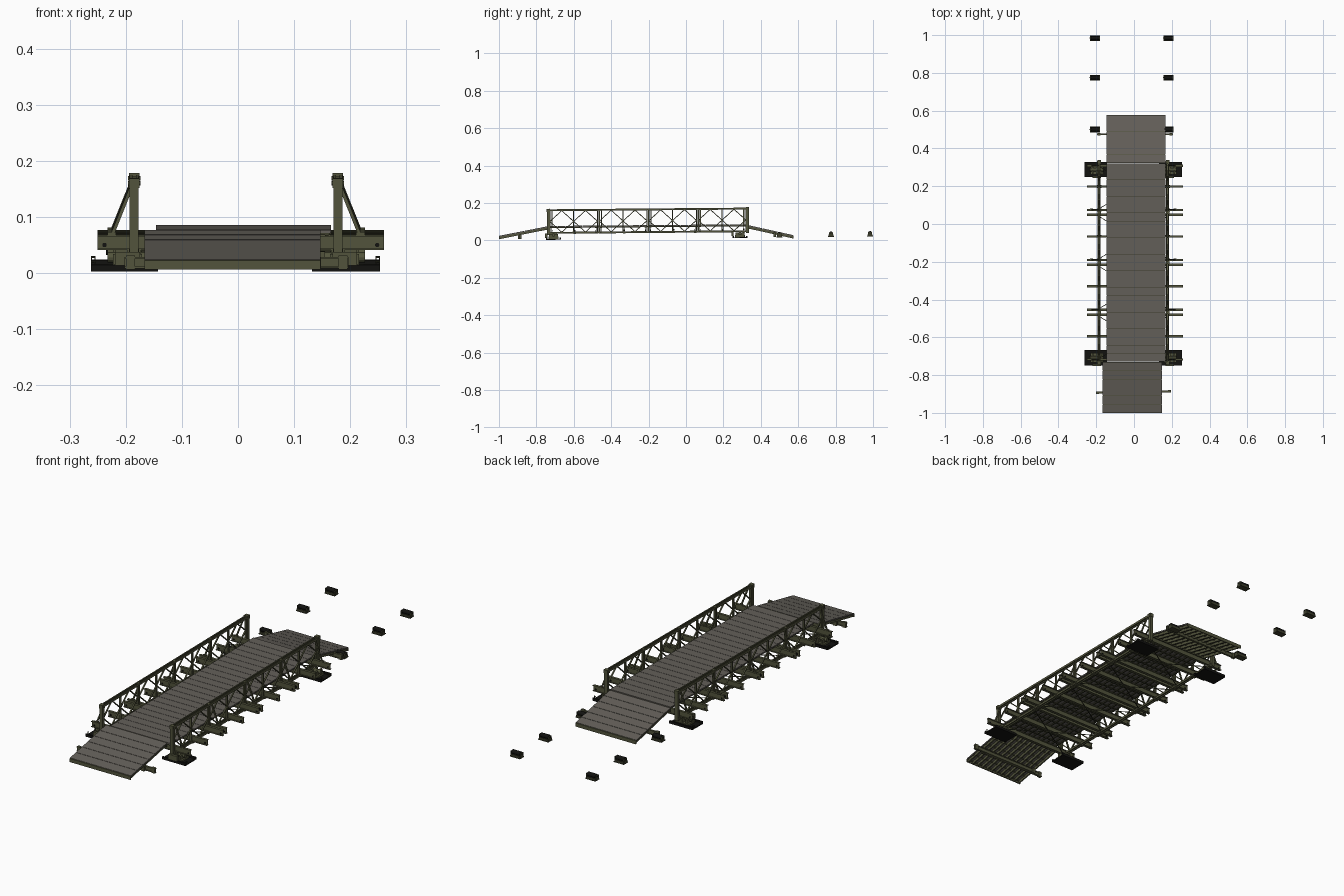
import bpy, bmesh, math
from mathutils import Vector, Matrix

if "Cube" in bpy.data.objects:
    bpy.data.objects.remove(bpy.data.objects["Cube"])

TILT = 0.0085          # the whole site rises gently towards the back
PANEL = 0.2645
Y0, Y1 = -0.733, 0.325
XL, XR = -0.185, 0.178  # truss centre lines


def mat(name, c):
    m = bpy.data.materials.new(name)
    m.diffuse_color = (*c, 1)
    m.use_nodes = True
    m.node_tree.nodes["Principled BSDF"].inputs["Base Color"].default_value = m.diffuse_color
    return m


DECK = mat("weathered timber", (0.125, 0.115, 0.10))
OLIVE = mat("olive steel", (0.085, 0.088, 0.045))
DARK = mat("dark olive steel", (0.045, 0.047, 0.024))
BLACK = mat("black steel", (0.006, 0.006, 0.005))


def box(bm, x0, x1, y0, y1, z0, z1, slope=0.0, yref=0.0):
    m = Matrix.Translation(((x0 + x1) / 2, (y0 + y1) / 2, (z0 + z1) / 2)) @ \
        Matrix.Diagonal((x1 - x0, y1 - y0, z1 - z0, 1))
    for v in bmesh.ops.create_cube(bm, size=1, matrix=m)['verts']:
        v.co.z += slope * (v.co.y - yref)


def frame(p, q):
    p, q = Vector(p), Vector(q)
    d = (q - p).normalized()
    a = Vector((1, 0, 0)) if abs(d.x) < 0.3 else Vector((0, 1, 0))
    b = d.cross(a).normalized()
    a = b.cross(d)
    r = Matrix((a, b, d)).transposed().to_4x4()
    return Matrix.Translation((p + q) / 2) @ r, (q - p).length


def beam(bm, p, q, w, h):
    m, n = frame(p, q)
    bmesh.ops.create_cube(bm, size=1, matrix=m @ Matrix.Diagonal((w, h, n, 1)))


def rod(bm, p, q, r, seg=12):
    m, n = frame(p, q)
    bmesh.ops.create_cone(bm, cap_ends=True, segments=seg, radius1=r, radius2=r, depth=n, matrix=m)


def finish(bm, name, material, smooth=False):
    for v in bm.verts:
        v.co.z += TILT * (v.co.y - Y0)
    me = bpy.data.meshes.new(name)
    bm.to_mesh(me)
    bm.free()
    me.materials.append(material)
    ob = bpy.data.objects.new(name, me)
    bpy.context.collection.objects.link(ob)
    if smooth:
        bpy.context.view_layer.objects.active = ob
        ob.select_set(True)
        bpy.ops.object.shade_smooth_by_angle()
        ob.select_set(False)


def ibeam(bm, y, x0, x1, z0, z1, w=0.012):
    box(bm, x0, x1, y - 0.0015, y + 0.0015, z0, z1)
    box(bm, x0, x1, y - w / 2, y + w / 2, z0, z0 + 0.003)
    box(bm, x0, x1, y - w / 2, y + w / 2, z1 - 0.003, z1)


# ---- side trusses: double channel chords, posts, diamond lattice ----
ZB, ZT = 0.040, 0.161
ZM = (ZB + ZT) / 2
for side, x in (("left", XL), ("right", XR)):
    bm = bmesh.new()
    lat = bmesh.new()
    for i in range(4):
        a = Y0 + i * PANEL
        b = a + PANEL
        for z in (ZB, ZT):
            for dx in (-0.0055, 0.0055):
                box(bm, x + dx - 0.0025, x + dx + 0.0025, a + 0.002, b - 0.002, z - 0.005, z + 0.005)
            for y in (a, b):       # joint lugs
                box(bm, x - 0.009, x + 0.009, y - 0.007, y + 0.007, z - 0.004, z + 0.004)
        for y in (a + 0.005, (a + b) / 2, b - 0.005):
            box(bm, x - 0.004, x + 0.004, y - 0.003, y + 0.003, ZB, ZT)
        for h in (0, 1):
            l = a + 0.005 + h * (PANEL / 2 - 0.005)
            r = l + PANEL / 2 - 0.005
            c = (l + r) / 2
            for y in (l, r):
                for z in (ZB + 0.003, ZT - 0.003):
                    beam(lat, (x, y, ZM), (x, c, z), 0.006, 0.0042)
    # end posts
    for y in (Y0 - 0.004, Y1 + 0.004):
        box(bm, x - 0.008, x + 0.008, y - 0.007, y + 0.007, 0.030, 0.160)
        box(bm, x - 0.0095, x + 0.0095, y - 0.009, y + 0.009, 0.152, 0.169)
        rod(bm, (x - 0.011, y, 0.16), (x + 0.011, y, 0.16), 0.004)
    finish(bm, side + "_truss_frame", OLIVE)
    finish(lat, side + "_truss_lattice", OLIVE)

# ---- transoms, raker braces and pins ----
bm, rk, pins = bmesh.new(), bmesh.new(), bmesh.new()
ys = [Y0 + 0.016, Y1 - 0.016]
for i in range(4):
    ys.append(Y0 + (i + 0.5) * PANEL + 0.006)
    if i:
        ys += [Y0 + i * PANEL - 0.012, Y0 + i * PANEL + 0.014]
for y in ys:
    ibeam(bm, y, -0.25, 0.26, 0.041, 0.068)
    for x in (-0.238, 0.248):
        rod(pins, (x, y - 0.003, 0.05), (x, y + 0.003, 0.05), 0.004)
    for x, s in ((XL, -1), (XR, 1)):
        box(bm, x - 0.012, x + 0.012, y - 0.007, y + 0.007, 0.034, 0.042)
for i in range(5):
    y = (Y0 + i * PANEL) + (0.016 if i < 4 else -0.016)
    for x, s in ((XL, -1), (XR, 1)):
        beam(rk, (x + s * 0.003, y, 0.158), (x + s * 0.040, y, 0.066), 0.006, 0.006)
        box(rk, x + s * 0.040 - 0.008, x + s * 0.040 + 0.008, y - 0.005, y + 0.005, 0.066, 0.072)
finish(bm, "transoms", OLIVE)
finish(rk, "raker_braces", OLIVE)
finish(pins, "transom_pins", BLACK)

# ---- sway bracing under the deck ----
bm = bmesh.new()
for i in range(4):
    a = Y0 + i * PANEL + 0.02
    b = a + PANEL - 0.04
    rod(bm, (XL, a, 0.04), (XR, b, 0.04), 0.002, 6)
    rod(bm, (XR, a, 0.04), (XL, b, 0.04), 0.002, 6)
finish(bm, "sway_rods", DARK)


# ---- planked roadway: main span and two sloping ramps ----
def roadway(name, x0, x1, ya, yb, top, slope, yref, n, depth):
    pl, st = bmesh.new(), bmesh.new()
    p = (yb - ya) / n
    for i in range(n):
        box(pl, x0, x1, ya + i * p + 0.0008, ya + (i + 1) * p - 0.0008, top - 0.006, top, slope, yref)
    for i in range(12):
        x = x0 + 0.008 + (x1 - x0 - 0.016) * i / 11
        box(st, x - 0.003, x + 0.003, ya + 0.002, yb - 0.002, top - depth, top - 0.006, slope, yref)
    for k in range(n + 1):     # cross battens
        y = min(max(ya + k * p, ya + 0.004), yb - 0.004)
        box(st, x0 + 0.002, x1 - 0.002, y - 0.003, y + 0.003, top - 0.0095, top - 0.0058, slope, yref)
    if slope:                  # end plates close the ramp
        for y in (ya, yb):
            box(st, x0, x1, y - 0.002, y + 0.002, top - depth, top - 0.0015, slope, yref)
    finish(pl, name + "_planks", DECK)
    finish(st, name + "_stringers", DARK if not slope else OLIVE)


S = 0.19
roadway("deck", -0.146, 0.166, Y0 + 0.003, Y1 - 0.003, 0.077, 0, 0, 24, 0.011)
roadway("front_ramp", -0.167, 0.147, -0.998, Y0, 0.077, S, Y0, 6, 0.018)
roadway("back_ramp", -0.146, 0.166, Y1, 0.574, 0.074, -0.23, Y1, 6, 0.018)

# ---- ramp support beams with small feet ----
bm = bmesh.new()
for y, x0, x1 in ((-0.893, -0.202, 0.148), (-0.886, -0.16, 0.197), (0.475, -0.196, 0.207)):
    ibeam(bm, y, x0, x1, 0.010, 0.030, 0.010)
    for x in (x0 + 0.01, x1 - 0.01):
        box(bm, x - 0.008, x + 0.008, y - 0.006, y + 0.006, 0.008, 0.033)
finish(bm, "ramp_support_beams", OLIVE)

# ---- base plates and bearings under the four corners ----
plate, bear, ring = bmesh.new(), bmesh.new(), bmesh.new()
for y in (-0.708, 0.288):
    for x0, x1, tx, s in ((-0.262, -0.143, XL - 0.012, -1), (0.132, 0.253, XR + 0.012, 1)):
        box(plate, x0, x1, y - 0.04, y + 0.04, 0.003, 0.008)
        for dy in (-0.036, 0.036):
            box(plate, x0, x1, y + dy - 0.004, y + dy + 0.004, 0.008, 0.015)
        box(bear, tx - 0.034, tx + 0.034, y - 0.026, y + 0.026, 0.008, 0.016)
        for k in (-1, 0, 1):
            box(bear, tx + k * 0.022 - 0.004, tx + k * 0.022 + 0.004, y - 0.024, y + 0.024, 0.016, 0.034)
        rod(bear, (tx - 0.036, y, 0.028), (tx + 0.036, y, 0.028), 0.009)
        box(bear, tx - 0.022, tx + 0.022, y - 0.045, y - 0.033, 0.014, 0.038)
        # lifting loops
        xe = x0 + 0.004 if s < 0 else x1 - 0.004
        for dy in (-0.025, 0.025):
            for dx in (-0.003, 0.003):
                rod(ring, (xe + dx, y + dy, 0.006), (xe + dx, y + dy, 0.02), 0.0012, 6)
            rod(ring, (xe - 0.004, y + dy, 0.02), (xe + 0.004, y + dy, 0.02), 0.0012, 6)
finish(plate, "base_plates", BLACK)
finish(bear, "bearings", OLIVE, True)
finish(ring, "lifting_loops", DARK)

# ---- launching rollers laid out behind the bridge ----
fr, ro = bmesh.new(), bmesh.new()
for y in (0.5, 0.775, 0.984):
    for x in (-0.207, 0.182):
        box(fr, x - 0.026, x + 0.026, y - 0.015, y + 0.015, 0.006, 0.010)
        for dx in (-0.024, 0.024):
            box(fr, x + dx - 0.002, x + dx + 0.002, y - 0.010, y + 0.010, 0.010, 0.030)
        rod(ro, (x - 0.021, y, 0.025), (x + 0.021, y, 0.025), 0.010, 16)
        rod(ro, (x - 0.028, y, 0.025), (x + 0.028, y, 0.025), 0.003, 8)
        for dy in (-0.012, 0.012):
            box(fr, x - 0.024, x + 0.024, y + dy - 0.0015, y + dy + 0.0015, 0.010, 0.018)
finish(fr, "roller_frames", DARK)
finish(ro, "rollers", BLACK, True)
